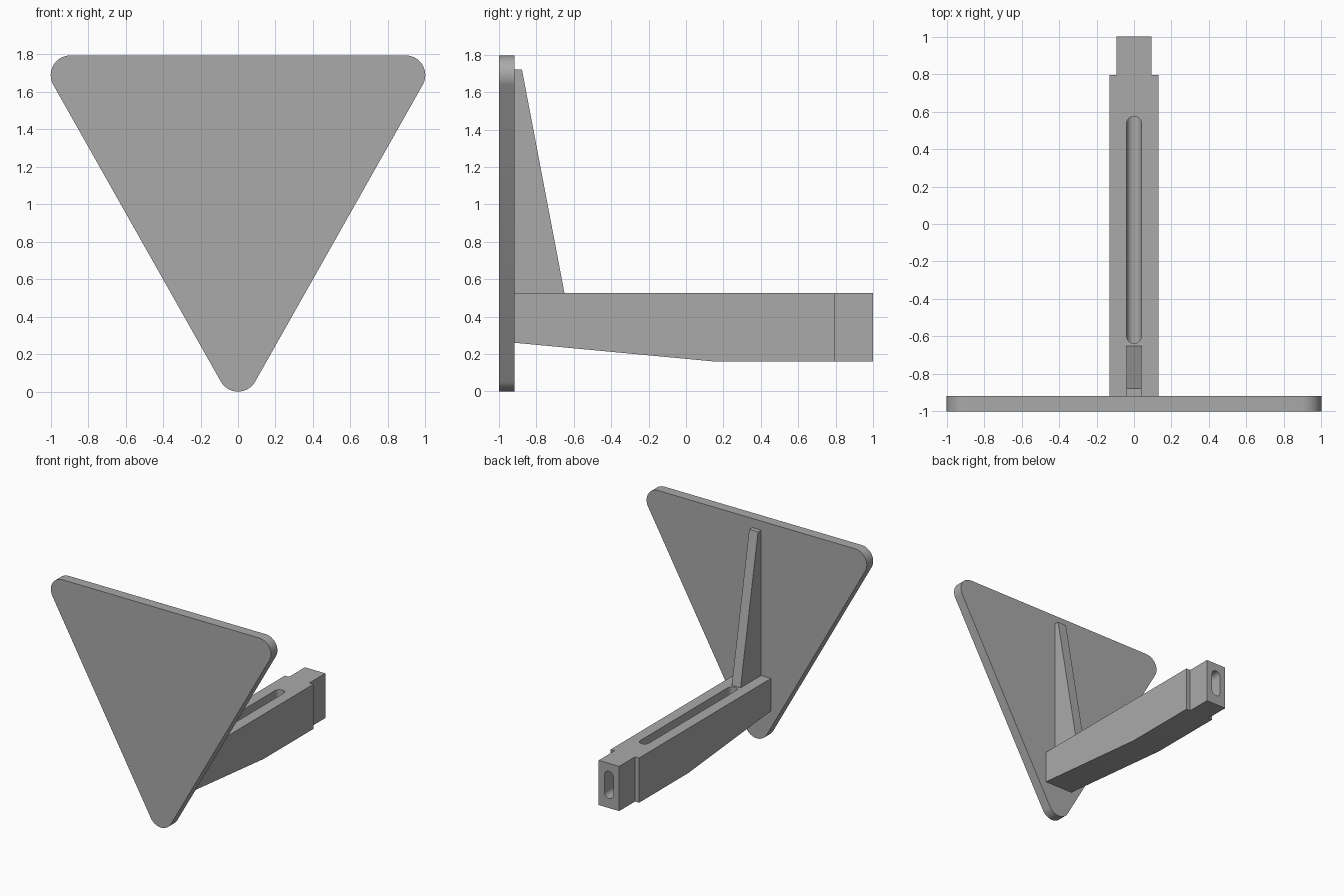
import bpy, bmesh, math
from mathutils import Vector

cube = bpy.data.objects.get("Cube")
if cube:
    bpy.data.objects.remove(cube, do_unlink=True)

grey = bpy.data.materials.new("plain_grey")
grey.use_nodes = True
COLOUR = (0.4, 0.4, 0.4, 1)
grey.diffuse_color = COLOUR
grey.node_tree.nodes["Principled BSDF"].inputs["Base Color"].default_value = COLOUR


def prism(name, profile, axis, start, end):
    """Extrude a 2D profile along an axis; the profile uses the other two axes in order."""
    bm = bmesh.new()

    def place(p, d):
        c = list(p)
        c.insert(axis, d)
        return bm.verts.new(c)

    face = bm.faces.new([place(p, start) for p in profile])
    new = bmesh.ops.extrude_face_region(bm, geom=[face])["geom"]
    move = Vector((0, 0, 0))
    move[axis] = end - start
    bmesh.ops.translate(bm, vec=move, verts=[v for v in new if isinstance(v, bmesh.types.BMVert)])
    bmesh.ops.recalc_face_normals(bm, faces=bm.faces)
    mesh = bpy.data.meshes.new(name)
    bm.to_mesh(mesh)
    bm.free()
    mesh.materials.append(grey)
    obj = bpy.data.objects.new(name, mesh)
    bpy.context.collection.objects.link(obj)
    return obj


def arc(cx, cy, r, a0, a1, steps=16):
    angles = [math.radians(a0 + (a1 - a0) * i / steps) for i in range(steps + 1)]
    return [(cx + r * math.cos(a), cy + r * math.sin(a)) for a in angles]


def slot_profile(r, low, high):
    return arc(0, high - r, r, 0, 180) + arc(0, low + r, r, 180, 360)


def boolean(obj, other, operation):
    mod = obj.modifiers.new(operation.title(), "BOOLEAN")
    mod.operation = operation
    mod.solver = "EXACT"
    mod.object = other
    other.hide_render = True
    other.hide_set(True)


def smooth(obj):
    bpy.ops.object.select_all(action="DESELECT")
    obj.select_set(True)
    bpy.context.view_layer.objects.active = obj
    for mod in list(obj.modifiers):
        bpy.ops.object.modifier_apply(modifier=mod.name)
    bpy.ops.object.shade_smooth_by_angle(angle=math.radians(30))


# Rounded triangular plate
R, TOP = 0.105, 1.795
tilt = math.degrees(math.atan2(1 - R, TOP - 2 * R))
outline = (arc(0, R, R, 180 + tilt, 360 - tilt)
           + arc(1 - R, TOP - R, R, -tilt, 90)
           + arc(R - 1, TOP - R, R, 90, 180 + tilt))
plate = prism("triangular_plate", outline, 1, -1, -0.917)
smooth(plate)

# Arm with a tapering underside and a narrower end
arm = prism("support_arm", [(-0.917, 0.26), (0.15, 0.16), (1, 0.16), (1, 0.527), (-0.917, 0.527)],
            0, -0.13, 0.13)
shoulders = []
for side in (-1, 1):
    x0, x1 = sorted((side * 0.093, side * 0.3))
    shoulders.append(prism("shoulder_cutter", [(x0, 0), (x1, 0), (x1, 0.7), (x0, 0.7)], 1, 0.795, 1.1))

# Lengthwise channel opening at the end, met by a slot in the top
channel = prism("channel_cutter", slot_profile(0.04, 0.24, 0.462), 1, -0.638, 1.1)
top_slot = prism("top_slot_cutter", slot_profile(0.0395, -0.637, 0.575), 2, 0.35, 0.6)
cutters = shoulders + [channel, top_slot]
for cutter in cutters:
    boolean(arm, cutter, "DIFFERENCE")
smooth(arm)
for cutter in cutters:
    bpy.data.objects.remove(cutter, do_unlink=True)

# Bracing rib between plate and arm
prism("bracing_rib", [(-0.917, 0.527), (-0.65, 0.527), (-0.877, 1.72), (-0.917, 1.72)], 0, -0.04, 0.04)
